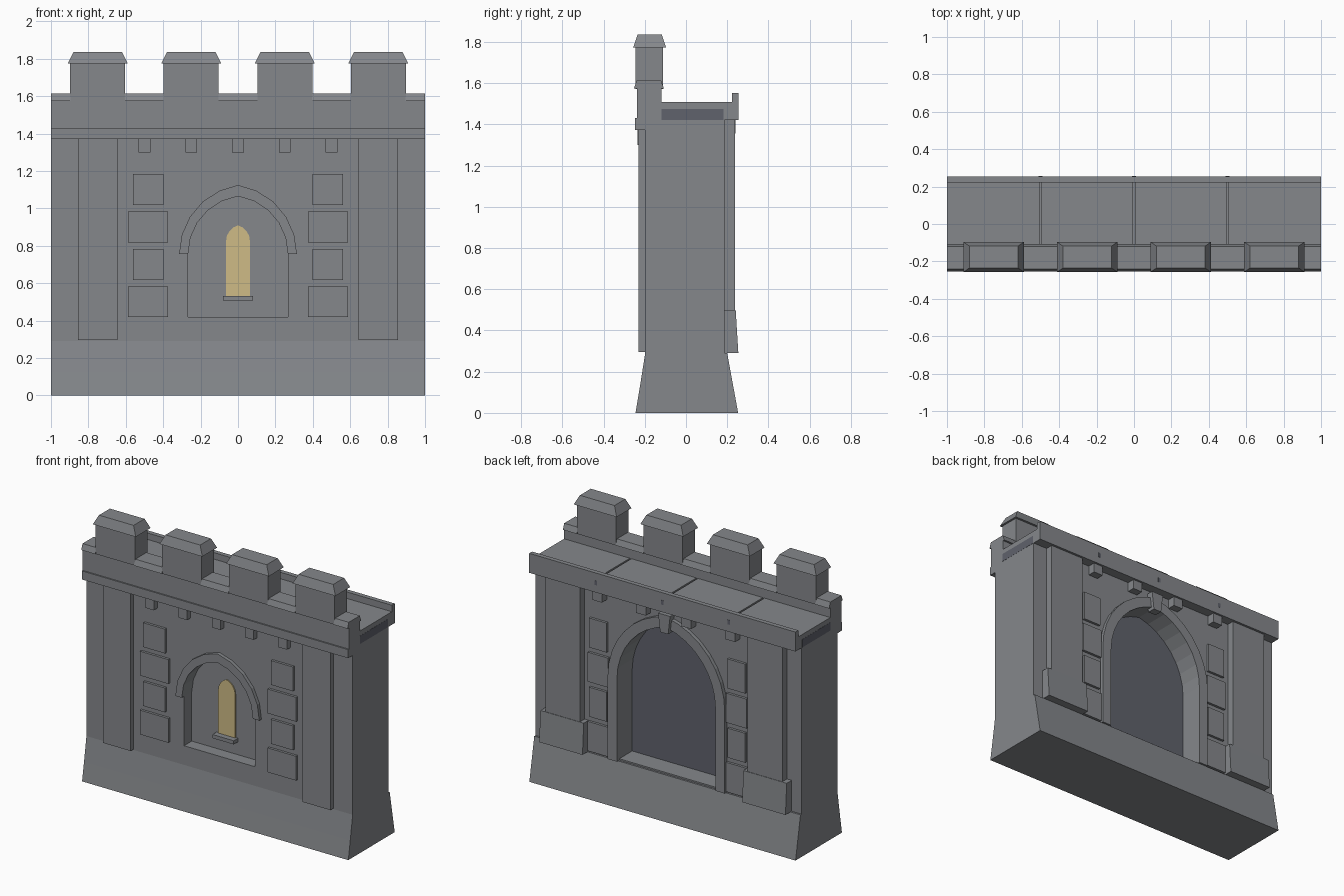
import bpy, bmesh, math

if "Cube" in bpy.data.objects:
    bpy.data.objects.remove(bpy.data.objects["Cube"])


def material(name, rgb):
    m = bpy.data.materials.new(name)
    m.diffuse_color = (*rgb, 1)
    m.use_nodes = True
    m.node_tree.nodes["Principled BSDF"].inputs["Base Color"].default_value = m.diffuse_color
    return m


STONE = material("grey_stone", (0.235, 0.245, 0.26))
DARK = material("dark_slate", (0.115, 0.122, 0.15))
GLOW = material("warm_window", (0.62, 0.50, 0.24))


def prism(name, pts, a, b, axis="y", mat=STONE):
    """Extrude a closed profile from a to b; profile is (x, z) for axis y, (y, z) for axis x."""
    bm = bmesh.new()
    rings = []
    for t in (a, b):
        rings.append([bm.verts.new((u, t, v) if axis == "y" else (t, u, v)) for u, v in pts])
    n = len(pts)
    bm.faces.new(rings[0])
    bm.faces.new(rings[1][::-1])
    for i in range(n):
        j = (i + 1) % n
        bm.faces.new((rings[0][j], rings[0][i], rings[1][i], rings[1][j]))
    bmesh.ops.recalc_face_normals(bm, faces=bm.faces)
    me = bpy.data.meshes.new(name)
    bm.to_mesh(me)
    bm.free()
    me.materials.append(mat)
    ob = bpy.data.objects.new(name, me)
    bpy.context.collection.objects.link(ob)
    return ob


def box(name, x0, x1, y0, y1, z0, z1, mat=STONE, dx=0.0, dy=0.0):
    """Box whose top is inset by dx, dy."""
    ob = prism(name, [(x0, z0), (x1, z0), (x1, z1), (x0, z1)], y0, y1, "y", mat)
    if dx or dy:
        for v in ob.data.vertices:
            if v.co.z > (z0 + z1) / 2:
                v.co.x += dx if v.co.x < (x0 + x1) / 2 else -dx
                v.co.y += dy if v.co.y < (y0 + y1) / 2 else -dy
    return ob


def arch(w, spring, rise, n=5):
    """Pointed arch curve from the right spring over the apex to the left spring."""
    c = (rise * rise - w * w) / (2 * w)
    r = w + c
    top = math.atan2(rise, c)
    right = [(-c + r * math.cos(top * i / n), spring + r * math.sin(top * i / n)) for i in range(n)]
    return right + [(0, spring + rise)] + [(-x, z) for x, z in reversed(right)]


def opening(w, bottom, spring, rise, n=5):
    return [(-w, bottom), (w, bottom)] + arch(w, spring, rise, n)


# Wall body with battered base
wall = prism("wall", [(-0.245, 0), (0.253, 0), (0.23, 0.125), (0.2, 0.29), (0.187, 0.29),
                      (0.187, 1.42), (-0.198, 1.42), (-0.198, 0.29), (-0.224, 0.125)], -1, 1, "x")

# Front niche and back archway cut into the wall
cutters = [prism("niche_cutter", opening(0.267, 0.42, 0.755, 0.31), -0.4, -0.115),
           prism("archway_cutter", opening(0.37, 0.3, 0.85, 0.45, 8), 0.045, 0.4)]
bpy.context.view_layer.objects.active = wall
for c in cutters:
    m = wall.modifiers.new("cut", "BOOLEAN")
    m.operation = "DIFFERENCE"
    m.solver = "EXACT"
    m.object = c
    bpy.ops.object.modifier_apply(modifier=m.name)
    bpy.data.objects.remove(c)

# Arch trims
hood = arch(0.315, 0.755, 0.37) + arch(0.267, 0.755, 0.31)[::-1]
prism("front_hood_mould", hood, -0.222, -0.19)
frame = ([(0.44, 0.29)] + arch(0.44, 0.85, 0.52, 8) + [(-0.44, 0.29), (-0.37, 0.29)]
         + arch(0.37, 0.85, 0.45, 8)[::-1] + [(0.37, 0.29)])
prism("back_arch_frame", frame, 0.18, 0.213)
prism("back_keystone", [(-0.03, 1.27), (0.03, 1.27), (0.045, 1.395), (-0.045, 1.395)], 0.18, 0.235)
prism("archway_panel", opening(0.369, 0.301, 0.85, 0.449, 8), 0.044, 0.051, "y", DARK)

# Front window
prism("window_pane", opening(0.064, 0.53, 0.825, 0.085, 4), -0.122, -0.114, "y", GLOW)
box("window_sill", -0.08, 0.08, -0.16, -0.11, 0.507, 0.532)

for s in (-1, 1):
    # Pilasters and the back pilaster feet
    x0, x1 = sorted((s * 0.645, s * 0.855))
    box("front_pilaster", x0, x1, -0.23, -0.19, 0.295, 1.375)
    x0, x1 = sorted((s * 0.63, s * 0.89))
    box("back_pilaster", x0, x1, 0.18, 0.238, 0.29, 1.42)
    prism("back_pilaster_foot", [(0.18, 0.29), (0.254, 0.29), (0.241, 0.5), (0.18, 0.5)],
          s * 0.6, s * 0.925, "x")
    # Quoin blocks beside both arches
    for i in range(4):
        w = 0.107 if i % 2 == 0 else 0.082
        z = 0.418 + 0.2 * i
        box("front_quoin", s * 0.48 - w, s * 0.48 + w, -0.215, -0.19, z, z + 0.165)
        w = 0.076 if i % 2 == 0 else 0.066
        z = 0.3 + 0.235 * i
        box("back_quoin", s * 0.52 - w, s * 0.52 + w, 0.18, 0.204, z, z + 0.2)
    # Dark slot plate on the end of the walkway
    x0, x1 = sorted((s * 0.995, s * 1.001))
    box("end_slot", x0, x1, -0.12, 0.182, 1.42, 1.475, DARK)

# Corbels under the front band and the back lip
for i in range(-2, 3):
    box("front_corbel", i * 0.25 - 0.032, i * 0.25 + 0.032, -0.235, -0.19, 1.3, 1.375)
for x in (-0.5, -0.17, 0.17, 0.5):
    box("back_corbel", x - 0.036, x + 0.036, 0.18, 0.24, 1.355, 1.425)

# Front band, parapet, walkway and back lip
box("front_band", -1, 1, -0.247, -0.19, 1.372, 1.43)
box("parapet", -1, 1, -0.238, -0.12, 1.375, 1.576)
box("walkway", -1, 1, -0.125, 0.23, 1.42, 1.494)
for i in range(4):
    x = -1 + 0.5 * i
    box("walkway_slab", x + (0.006 if i else 0), x + (0.494 if i < 3 else 0.5),
        -0.121, 0.225, 1.49, 1.508)
box("back_lip", -1, 1, 0.223, 0.254, 1.42, 1.552)
for x in (-0.5, 0, 0.5):
    box("drain_hole", x - 0.01, x + 0.01, 0.25, 0.2555, 1.47, 1.5, DARK)

# Merlons with sloped caps
for x in (-0.75, -0.25, 0.25, 0.75):
    box("merlon", x - 0.147, x + 0.147, -0.246, -0.112, 1.572, 1.776)
    box("merlon_cap", x - 0.161, x + 0.161, -0.256, -0.097, 1.774, 1.836, dx=0.031, dy=0.021)

# Sloped coping between merlons
for x0, x1 in ((-1, -0.895), (-0.605, -0.395), (-0.105, 0.105), (0.395, 0.605), (0.895, 1)):
    prism("coping", [(-0.253, 1.574), (-0.107, 1.574), (-0.121, 1.613), (-0.24, 1.613)], x0, x1, "x")
